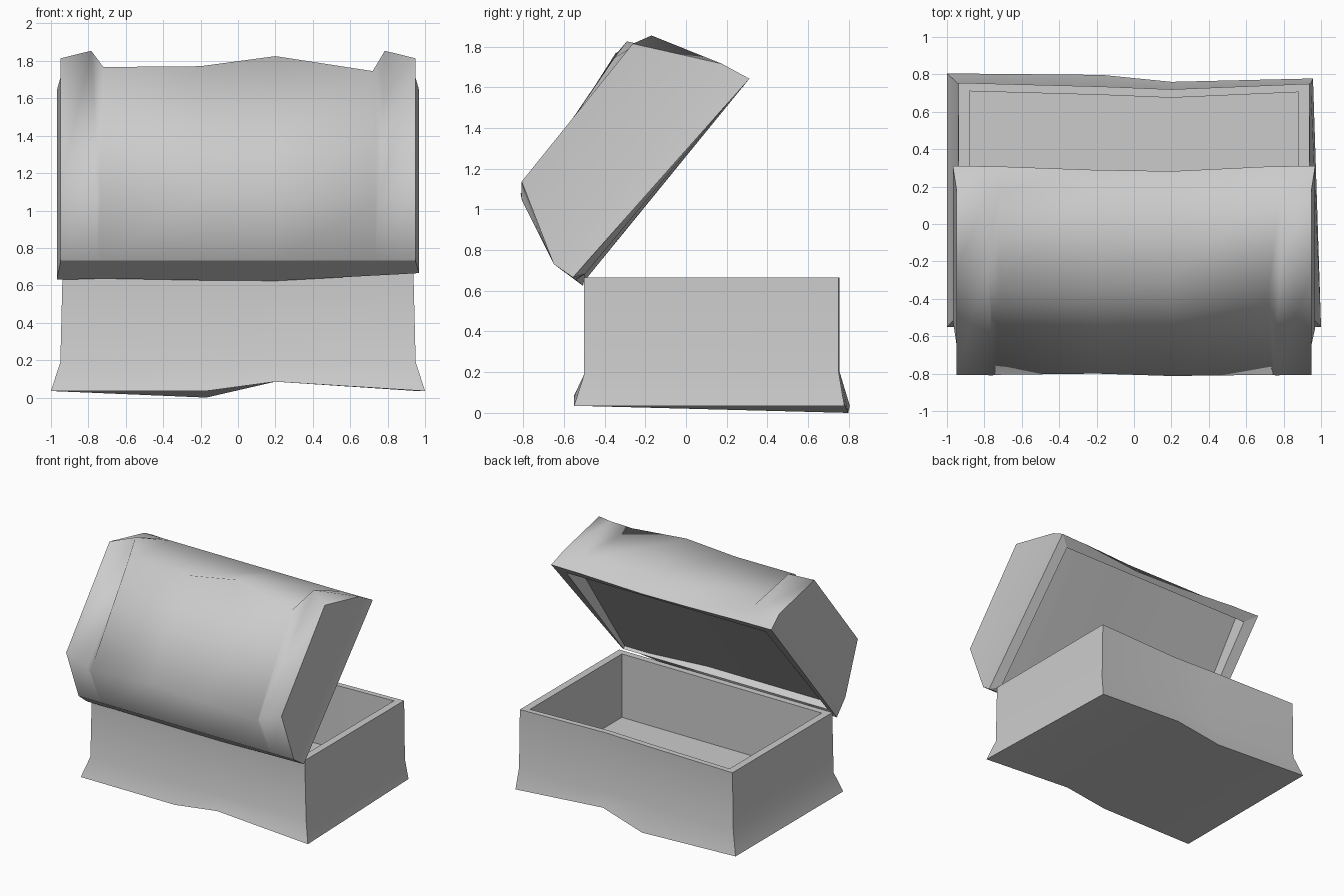
import bpy, bmesh, math

if "Cube" in bpy.data.objects:
    bpy.data.objects.remove(bpy.data.objects["Cube"])


def loft(name, rings, ends, sharp_rows, soft_end):
    """Skin closed rings of 3D points, close both ends with quads, keep chosen edges hard."""
    bm = bmesh.new()
    vs = [[bm.verts.new(p) for p in ring] for ring in rings]
    n = len(vs[0])
    for a, b in zip(vs, vs[1:]):
        for j in range(n):
            k = (j + 1) % n
            bm.faces.new((a[j], a[k], b[k], b[j]))
    for ring in (vs[0], vs[-1]):
        for quad in ends:
            bm.faces.new([ring[i] for i in quad])
    bmesh.ops.recalc_face_normals(bm, faces=bm.faces)
    for f in bm.faces:
        f.smooth = True
    for a, b in zip(vs, vs[1:]):
        for j in sharp_rows:
            bm.edges.get((a[j], b[j])).smooth = False
    for ring in (vs[0], vs[-1]):
        for v in ring:
            for e in v.link_edges:
                if e.other_vert(v) in ring:
                    e.smooth = False
        bm.edges.get([ring[i] for i in soft_end]).smooth = True
    me = bpy.data.meshes.new(name)
    bm.to_mesh(me)
    bm.free()
    ob = bpy.data.objects.new(name, me)
    bpy.context.collection.objects.link(ob)
    return ob


# Chest base: hollow tray with flared, uneven foot
# each row: x factor, foot back z, foot front y and z, front rim y
base_rows = [(-1.0, .035, .805, .035, .755),
             (-0.17, .035, .797, .0, .735),
             (0.2, .085, .76, .085, .72),
             (1.0, .035, .778, .035, .75)]
base_rings = []
for t, bz, fy, fz, ry in base_rows:
    end = abs(t) == 1
    side = lambda w: t * w if end else t
    foot_front = .957 if t == 1 else 1.0
    base_rings.append([
        (side(1.0), -.55, bz), (side(.95), -.5, .19), (side(.938), -.5, .665),
        (side(.88), -.45, .665), (side(.88), -.45, .16),
        (side(.88), ry - .045, .16), (side(.88), ry - .045, .665),
        (side(.938), ry, .665), (side(.945), ry, .2), (side(foot_front), fy, fz)])
loft("chest_base", base_rings,
     [(0, 1, 8, 9), (1, 2, 7, 8), (2, 3, 6, 7), (3, 4, 5, 6)],
     (0, 2, 3, 4, 5, 6, 7, 9), (1, 8))

# Lid: profile in its own plane, u from hinge to front lip, n outward
HINGE = (-.525, .64)
ANGLE = math.atan2(1.0, .835)


def tilt(x, u, n):
    c, s = math.cos(ANGLE), math.sin(ANGLE)
    return (x, HINGE[0] + u * c - n * s, HINGE[1] + u * s + n * c)


# each row: x, x at crown back, crown back (u, n), crown front (u, n), hinge lip n, front lip u
lid_rows = [(-.948, -.948, .20, .535, 1.07, .55, -.015, 1.305),
            (-.785, -.755, .15, .495, 1.16, .505, -.01, 1.30),
            (-.72, -.735, .13, .475, .98, .585, -.005, 1.30),
            (-.2, -.2, .17, .50, .99, .58, -.02, 1.27),
            (.2, .2, .15, .50, 1.06, .58, -.025, 1.26),
            (.72, .735, .13, .475, .96, .575, .02, 1.30),
            (.785, .755, .15, .495, 1.16, .505, .025, 1.30),
            (.948, .948, .20, .535, 1.07, .55, .04, 1.305)]
lid_rings = []
for x, bx, bu, bn, cu, cn, hn, fu in lid_rows:
    lip, inner, back = x * 1.022, x * .925, x * .95
    depth = .03 if x > .5 else .06          # recess fades out towards the hinge
    lid_rings.append([
        tilt(lip, 0, hn), tilt(bx, -.01, .155), tilt(bx, bu, bn), tilt(x, cu, cn),
        tilt(x, 1.275, .15), tilt(lip, fu, 0),
        tilt(inner, 1.22, .005), tilt(inner, 1.22, .13),
        tilt(back, .05, depth), tilt(back, .05, .005)])
loft("chest_lid", lid_rings,
     [(0, 1, 4, 5), (1, 2, 3, 4), (0, 9, 6, 5), (9, 8, 7, 6)],
     (0, 1, 5, 6, 7, 8, 9), (1, 4))
